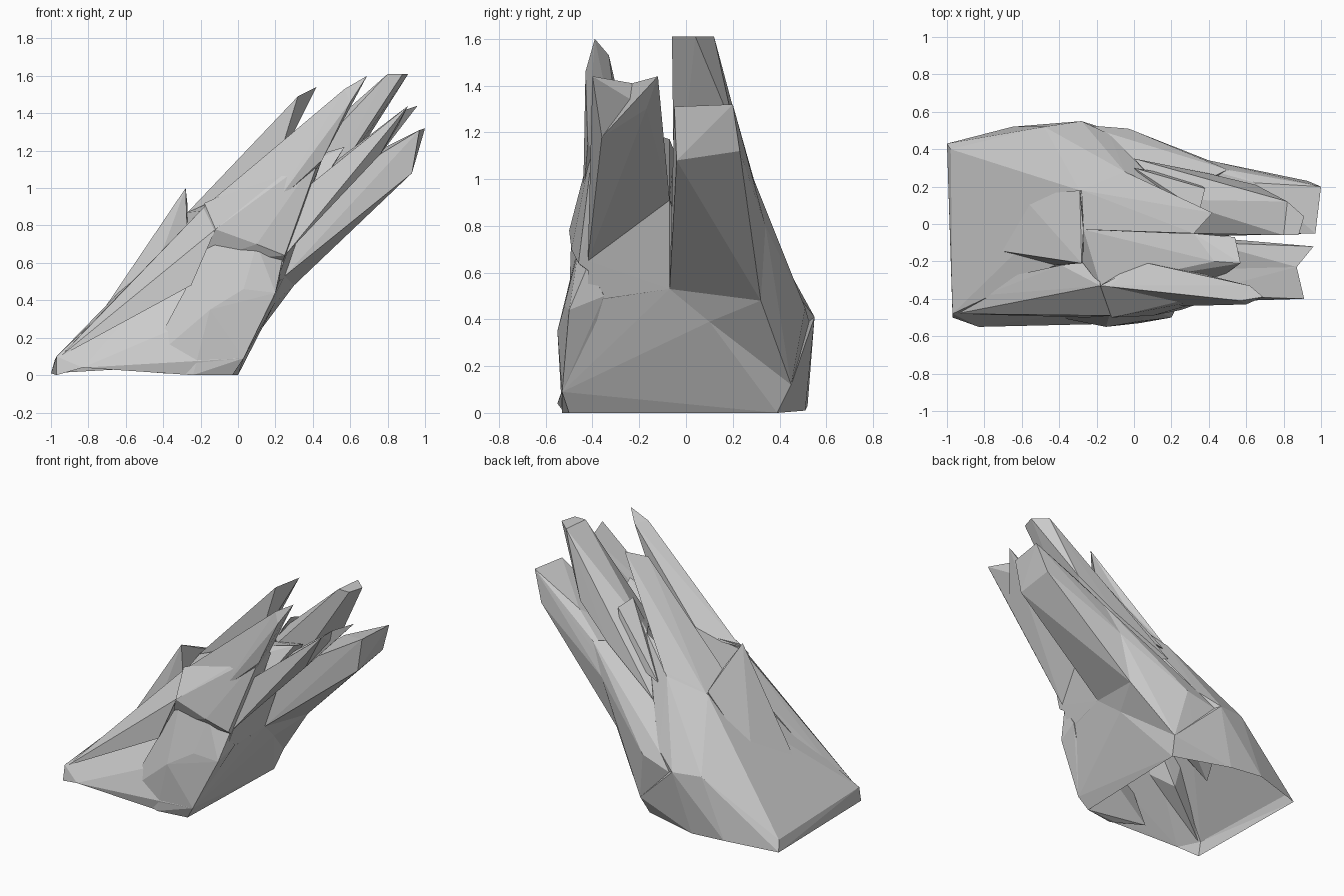
import bpy, bmesh


def chunk(name, root, tip, open_bottom=False):
    """Faceted rock piece: hull of its root corners and its tip corners."""
    bm = bmesh.new()
    for p in root + tip:
        bm.verts.new(p)
    res = bmesh.ops.convex_hull(bm, input=bm.verts[:])
    loose = {v for v in res["geom_interior"] + res["geom_unused"]
             if isinstance(v, bmesh.types.BMVert)}
    bmesh.ops.delete(bm, geom=list(loose), context='VERTS')
    bmesh.ops.recalc_face_normals(bm, faces=bm.faces[:])
    if open_bottom:
        under = [f for f in bm.faces if all(v.co.z < 0.04 for v in f.verts)]
        bmesh.ops.delete(bm, geom=under, context='FACES')
    me = bpy.data.meshes.new(name)
    bm.to_mesh(me)
    bm.free()
    ob = bpy.data.objects.new(name, me)
    bpy.context.collection.objects.link(ob)
    return ob


# Broad sloping foot of the outcrop
chunk("rock_base",
      [(-1, .43, .01), (-.97, -.22, 0), (-.97, -.5, 0), (-.83, -.55, .04),
       (-.24, -.52, 0), (-.03, -.5, 0), (0, .39, 0), (-.4, .51, .01), (-.65, .52, .03)],
      [(-.97, -.48, .1), (-.98, .4, .08), (-.78, .3, .28), (-.56, .15, .49),
       (-.38, -.2, .66), (-.29, .18, .8), (-.48, .52, .42), (-.28, .55, .41),
       (.03, .45, .12), (.03, -.53, .09), (.2, .1, .39), (.25, -.07, .53),
       (.2, -.4, .48), (-.1, -.1, .88)], open_bottom=True)

# Pointed ridge on the left slope
chunk("left_ridge",
      [(-.74, -.14, .32), (-.6, .15, .45), (-.42, -.22, .62), (-.27, -.2, .72), (-.27, .1, .6)],
      [(-.28, -.21, 1.0), (-.27, -.03, .91), (-.29, .18, .82), (-.5, -.13, .66)])

# Buttress at the foot of the front wall
chunk("front_buttress",
      [(-.24, -.53, 0), (-.03, -.5, 0), (.03, -.53, .09), (-.5, -.48, .05)],
      [(-.15, -.55, .35), (.03, -.52, .46), (.2, -.5, .44), (-.28, -.46, .4),
       (-.12, -.45, .76), (-.02, -.45, .7), (.1, -.46, .7), (.24, -.42, .63), (.22, -.35, .5)])

# Left panel of the front wall, sloping back and overhanging the foot
chunk("front_left_panel",
      [(-.95, -.48, .1), (-.45, -.48, .41), (-.25, -.5, .48), (-.6, -.3, .3)],
      [(-.8, -.38, .26), (-.62, -.27, .44), (-.39, -.22, .68), (-.18, -.33, .9),
       (-.12, -.49, .78), (-.2, -.2, .8)])

# Upper slab of the front wall
chunk("front_slab",
      [(.1, -.49, .7), (-.12, -.5, .78), (.25, -.46, .64), (.22, -.3, .52), (-.2, -.42, .6)],
      [(-.18, -.33, .92), (.03, -.22, .97), (.3, -.4, 1.12), (.45, -.39, 1.2), (.46, -.3, 1.18)])

# Upper part of the right-hand end wall
chunk("end_wall",
      [(.25, -.07, .53), (.2, -.42, .48), (.1, .1, .4), (0, -.3, .6), (0, 0, .8)],
      [(.26, -.42, .65), (.32, -.2, .82), (.38, -.07, .91)])

# Rock filling the gap between the shards
chunk("gap_ledge",
      [(-.27, -.03, .87), (-.28, -.2, .78), (-.18, -.33, .88), (0, -.2, .6),
       (.38, -.07, .91), (.32, -.2, .82), (.3, -.4, .8)],
      [(.03, -.2, .96), (.43, -.2, 1.18), (.32, -.05, 1.12), (.54, -.07, 1.17), (.57, -.21, 1.22)])

# Slabs along the back wall, a valley between them
chunk("back_slab",
      [(-.48, .52, .42), (-.48, .45, .3), (-.13, .45, .3), (.1, .1, .5)],
      [(-.28, .55, .41), (-.13, .48, .5), (.2, .14, 1.08), (-.05, .28, .9), (-.29, .18, .8)])
chunk("back_lower_slab",
      [(-.28, .53, .38), (-.1, .48, .2), (.03, .45, .12), (.2, .1, .39), (.25, -.07, .53),
       (.3, .32, .48)],
      [(-.03, .51, .45), (.4, .34, .8), (.5, .29, 1.0), (.22, .16, 1.02), (-.12, .46, .5)])

# Leaning shards, front to back
chunk("front_tall_shard",
      [(-.18, -.33, .9), (.03, -.2, .97), (.2, -.44, .92), (.3, -.25, .92), (.45, -.42, 1.15)],
      [(.57, -.41, 1.53), (.69, -.39, 1.6), (.6, -.43, 1.46), (.62, -.33, 1.53)])
chunk("front_low_shard",
      [(.26, -.42, .65), (.32, -.2, .82), (.38, -.07, .91), (.3, -.38, .95), (.45, -.1, 1.05)],
      [(.91, -.4, 1.44), (.87, -.23, 1.41), (.76, -.36, 1.18), (.84, -.17, 1.3)])
chunk("front_low_shard_tip",
      [(.32, -.2, .82), (.38, -.07, .91), (.4, -.1, 1.05), (.45, -.3, 1.05)],
      [(.96, -.12, 1.44), (.87, -.23, 1.41), (.84, -.17, 1.3), (.76, -.36, 1.18)])
chunk("right_shard",
      [(.25, -.07, .53), (.3, .32, .48), (.4, .34, .8), (.3, -.05, .9), (0, .4, .6)],
      [(1, .2, 1.32), (.97, -.05, 1.31), (.93, -.04, 1.08), (.93, .23, 1.12),
       (.65, .22, 1.15), (.5, .29, 1.0)])
chunk("middle_tall_shard",
      [(.32, -.05, 1.1), (.2, .13, 1.08), (.4, .27, 1.0), (.35, -.05, .8), (0, .35, .75),
       (.65, .21, 1.2)],
      [(.8, -.06, 1.61), (.88, -.06, 1.61), (.91, .04, 1.61), (.82, .12, 1.61)])
chunk("back_tall_shard",
      [(-.27, -.03, .87), (-.28, .18, .8), (-.05, .28, .88), (.2, .14, 1.18),
       (.2, -.05, 1.1), (0, 0, .8)],
      [(.32, -.05, 1.49), (.42, .06, 1.54)])

# Small stub behind the back shard
chunk("back_stub",
      [(.0, .3, .85), (.2, .05, 1.0), (.3, .25, .95)],
      [(.38, .19, 1.22), (.35, .07, 1.25)])
